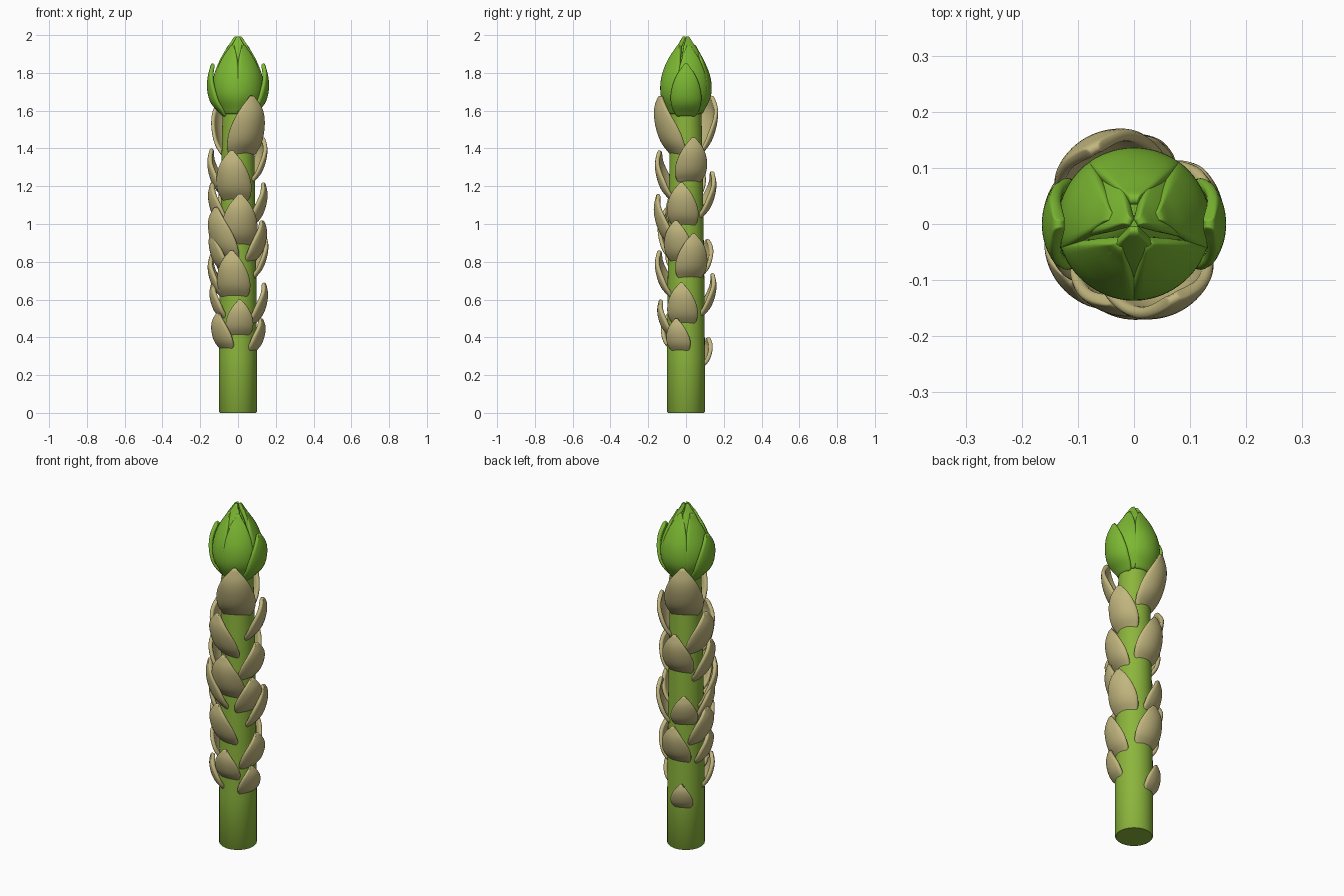
import bpy, bmesh, math

if "Cube" in bpy.data.objects:
    bpy.data.objects.remove(bpy.data.objects["Cube"])


def material(name, col):
    m = bpy.data.materials.new(name)
    m.diffuse_color = (*col, 1)
    m.use_nodes = True
    m.node_tree.nodes["Principled BSDF"].inputs["Base Color"].default_value = m.diffuse_color
    return m


STEM = material("stem green", (0.26, 0.46, 0.045))
BUD = material("bud green", (0.20, 0.48, 0.032))
TAN = material("dry tan", (0.54, 0.47, 0.21))


def interp(pts, t):
    # smooth interpolation through evenly spaced values
    n = len(pts) - 1
    i = min(int(t * n), n - 1)
    f = t * n - i
    p0, p1, p2, p3 = (pts[max(0, min(n, i + k))] for k in (-1, 0, 1, 2))
    return 0.5 * (2 * p1 + (p2 - p0) * f + (2 * p0 - 5 * p1 + 4 * p2 - p3) * f * f
                  + (3 * p1 - p0 - 3 * p2 + p3) * f ** 3)


def finish(name, bm, mat):
    bmesh.ops.recalc_face_normals(bm, faces=bm.faces)
    me = bpy.data.meshes.new(name)
    bm.to_mesh(me)
    bm.free()
    me.materials.append(mat)
    ob = bpy.data.objects.new(name, me)
    bpy.context.collection.objects.link(ob)
    bpy.ops.object.select_all(action='DESELECT')
    ob.select_set(True)
    bpy.context.view_layer.objects.active = ob
    bpy.ops.object.shade_smooth_by_angle(angle=math.radians(45))
    return ob


def lathe(name, profile, mat, seg=40):
    bm = bmesh.new()
    rings = [[bm.verts.new((r * math.cos(k * math.tau / seg), r * math.sin(k * math.tau / seg), z))
              for k in range(seg)] for r, z in profile]
    for a, b in zip(rings, rings[1:]):
        for k in range(seg):
            bm.faces.new((a[k], a[(k + 1) % seg], b[(k + 1) % seg], b[k]))
    bm.faces.new(rings[0])
    bm.faces.new(rings[-1])
    return finish(name, bm, mat)


WIDTH = [0.55, 0.88, 1.0, 0.93, 0.74, 0.45, 0.07]


def leaf(name, az, z0, z1, radii, half, cup, thick, mat, nu=8, nt=14):
    # pointed cupped leaf, wrapped around the stem axis
    bm = bmesh.new()
    a = math.radians(az)
    rows = []
    for j in range(nt + 1):
        t = j / nt
        r, w = interp(radii, t), half * interp(WIDTH, t)
        row = []
        for i in range(nu + 1):
            phi = (2 * i / nu - 1) * w / cup
            d, s = r - cup * (1 - math.cos(phi)), cup * math.sin(phi)
            row.append(bm.verts.new((d * math.cos(a) - s * math.sin(a),
                                     d * math.sin(a) + s * math.cos(a), z0 + (z1 - z0) * t)))
        rows.append(row)
    for p, q in zip(rows, rows[1:]):
        for i in range(nu):
            bm.faces.new((p[i], p[i + 1], q[i + 1], q[i]))
    ob = finish(name, bm, mat)
    so = ob.modifiers.new("thickness", 'SOLIDIFY')
    so.thickness, so.offset = thick, 0
    ob.modifiers.new("smooth", 'SUBSURF').levels = 1
    return ob


# stem and hidden bud core
lathe("stem", [(0.096, 0), (0.1, 0.005), (0.1, 0.3), (0.097, 0.7), (0.09, 1.2), (0.08, 1.68)], STEM)
lathe("bud_core", [(0.06, 1.6), (0.095, 1.67), (0.095, 1.74), (0.08, 1.82), (0.05, 1.9), (0.015, 1.96)], BUD)

# dry scales: direction, base height, tip height
SCALES = [(113, .24, .40), (-22, .32, .50), (-140, .33, .53), (-86, .40, .60), (-10, .46, .69),
          (96, .50, .74), (190, .49, .69), (-103, .60, .86), (175, .60, .84), (16, .70, .95),
          (120, .72, .92), (197, .74, .97), (-22, .79, 1.02), (-140, .80, 1.09), (-86, .87, 1.16),
          (-10, .98, 1.22), (100, 1.02, 1.28), (192, .97, 1.22), (-103, 1.11, 1.39),
          (172, 1.13, 1.40), (16, 1.21, 1.46), (118, 1.35, 1.68), (-62, 1.35, 1.68)]
for az, z0, z1 in SCALES:
    L = z1 - z0
    base = 0.094 - 0.01 * z0
    radii = [base + L * f for f in (-0.08, 0.13, 0.23, 0.26, 0.21)]
    leaf("scale", az, z0, z1, radii, 0.37 * L + 0.005, 0.115, 0.022, TAN)

# bud: outer side pair, ring of five, inner tip leaves
for az in (0, 180):
    leaf("outer_bud_leaf", az, 1.57, 1.85, [.07, .133, .153, .15, .132], .09, .11, .022, BUD)
for k in range(5):
    leaf("bud_leaf", 90 + 72 * k, 1.58, 1.95, [.075, .121, .122, .088, .04], .092, .13, .022, BUD)
for az in (-90, 30, 150):
    leaf("inner_bud_leaf", az, 1.62, 1.995, [.07, .104, .098, .06, .008], .085, .1, .02, BUD)
